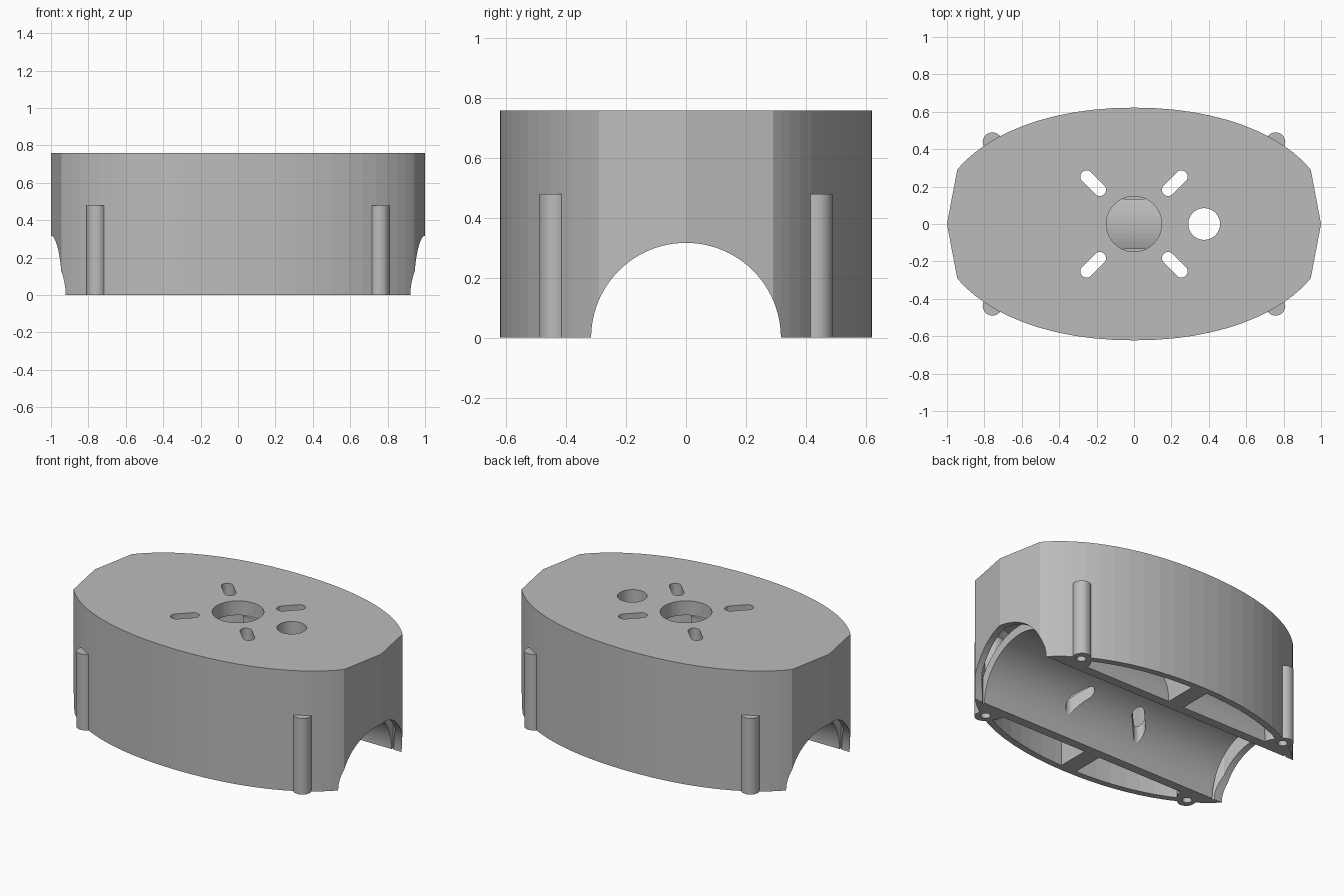
import bpy, bmesh, math
from mathutils import Matrix

cube = bpy.data.objects.get("Cube")
if cube:
    bpy.data.objects.remove(cube, do_unlink=True)

TOP, PLATE, WALL, BORE = 0.76, 0.09, 0.04, 0.317
LOW = -0.1   # parts run below the ground and are trimmed flush at the end

grey = bpy.data.materials.new("plain_grey")
grey.use_nodes = True
grey.diffuse_color = (0.5, 0.5, 0.5, 1)
grey.node_tree.nodes["Principled BSDF"].inputs["Base Color"].default_value = (0.5, 0.5, 0.5, 1)


def make(name, bm):
    bmesh.ops.recalc_face_normals(bm, faces=bm.faces)
    mesh = bpy.data.meshes.new(name)
    bm.to_mesh(mesh)
    bm.free()
    mesh.materials.append(grey)
    ob = bpy.data.objects.new(name, mesh)
    bpy.context.collection.objects.link(ob)
    return ob


def prism(name, points, z0, z1):
    bm = bmesh.new()
    face = bm.faces.new([bm.verts.new((x, y, z0)) for x, y in points])
    new = bmesh.ops.extrude_face_region(bm, geom=[face])["geom"]
    verts = [v for v in new if isinstance(v, bmesh.types.BMVert)]
    bmesh.ops.translate(bm, verts=verts, vec=(0, 0, z1 - z0))
    return make(name, bm)


def circle(x, y, r, n=32):
    return [(x + r * math.cos(math.tau * k / n), y + r * math.sin(math.tau * k / n))
            for k in range(n)]


def rect(x0, x1, y0, y1):
    return [(x0, y0), (x1, y0), (x1, y1), (x0, y1)]


def outline(inset):
    # flattened oval with a shallow point at each end
    a, b, e = 1.052 - inset, 0.622 - inset, 2.1
    steps = 14
    half = []
    for k in range(-steps, steps + 1):
        x = (0.945 - inset) * math.sin(k * math.pi / 2 / steps)
        half.append((x, b * (1 - (abs(x) / a) ** e) ** (1 / e)))
    upper = [(-(1 - inset), 0)] + half
    return upper + [(-x, -y) for x, y in upper]


def slot(sx, sy, near, far, r, n=10):
    # rounded slot pointing away from the middle
    heading = math.atan2(sy, sx)
    pts = []
    for d, start in ((far, heading - math.pi / 2), (near, heading + math.pi / 2)):
        for k in range(n + 1):
            t = start + math.pi * k / n
            pts.append((sx * d + r * math.cos(t), sy * d + r * math.sin(t)))
    return pts


def x_cylinder(name, r, length):
    bm = bmesh.new()
    bmesh.ops.create_cone(bm, cap_ends=True, segments=96, radius1=r, radius2=r, depth=length,
                          matrix=Matrix.Rotation(math.pi / 2, 4, 'Y'))
    return make(name, bm)


def combine(target, tool, operation):
    mod = target.modifiers.new(tool.name, 'BOOLEAN')
    mod.operation = operation
    mod.solver = 'EXACT'
    mod.object = tool
    bpy.context.view_layer.objects.active = target
    bpy.ops.object.modifier_apply(modifier=mod.name)
    bpy.data.objects.remove(tool, do_unlink=True)


# hollow outer shell
body = prism("motor_mount_housing", outline(0), LOW, TOP)
combine(body, prism("hollow", outline(WALL), LOW - 0.1, TOP - PLATE), 'DIFFERENCE')

# arched cradle
combine(body, x_cylinder("cradle", BORE + 0.058, 1.7), 'UNION')

# middle ribs, screw bosses and outside columns
signs = [(sx, sy) for sx in (-1, 1) for sy in (-1, 1)]
for sy in (-1, 1):
    y0, y1 = sorted((sy * 0.13, sy * 0.6))
    combine(body, prism("rib", rect(-0.055, 0.055, y0, y1), LOW, TOP - PLATE / 2), 'UNION')
for sx, sy in signs:
    combine(body, prism("boss", circle(sx * 0.735, sy * 0.383, 0.07), LOW, 0.47), 'UNION')
    combine(body, prism("column", circle(sx * 0.757, sy * 0.438, 0.052), LOW, 0.48), 'UNION')

# bore and openings
combine(body, x_cylinder("bore", BORE, 2.4), 'DIFFERENCE')
combine(body, prism("shaft_hole", circle(0, 0, 0.148, 48), TOP - PLATE, 1), 'DIFFERENCE')
combine(body, prism("cable_hole", circle(0.375, 0, 0.085), LOW, 1), 'DIFFERENCE')
for sx, sy in signs:
    combine(body, prism("slot", slot(sx, sy, 0.183, 0.253, 0.034), LOW, 1), 'DIFFERENCE')
    combine(body, prism("screw_hole", circle(sx * 0.752, sy * 0.425, 0.028, 20), LOW - 0.1, 0.4),
            'DIFFERENCE')

# flush underside
combine(body, prism("ground_trim", rect(-2, 2, -2, 2), -1, 0), 'DIFFERENCE')
